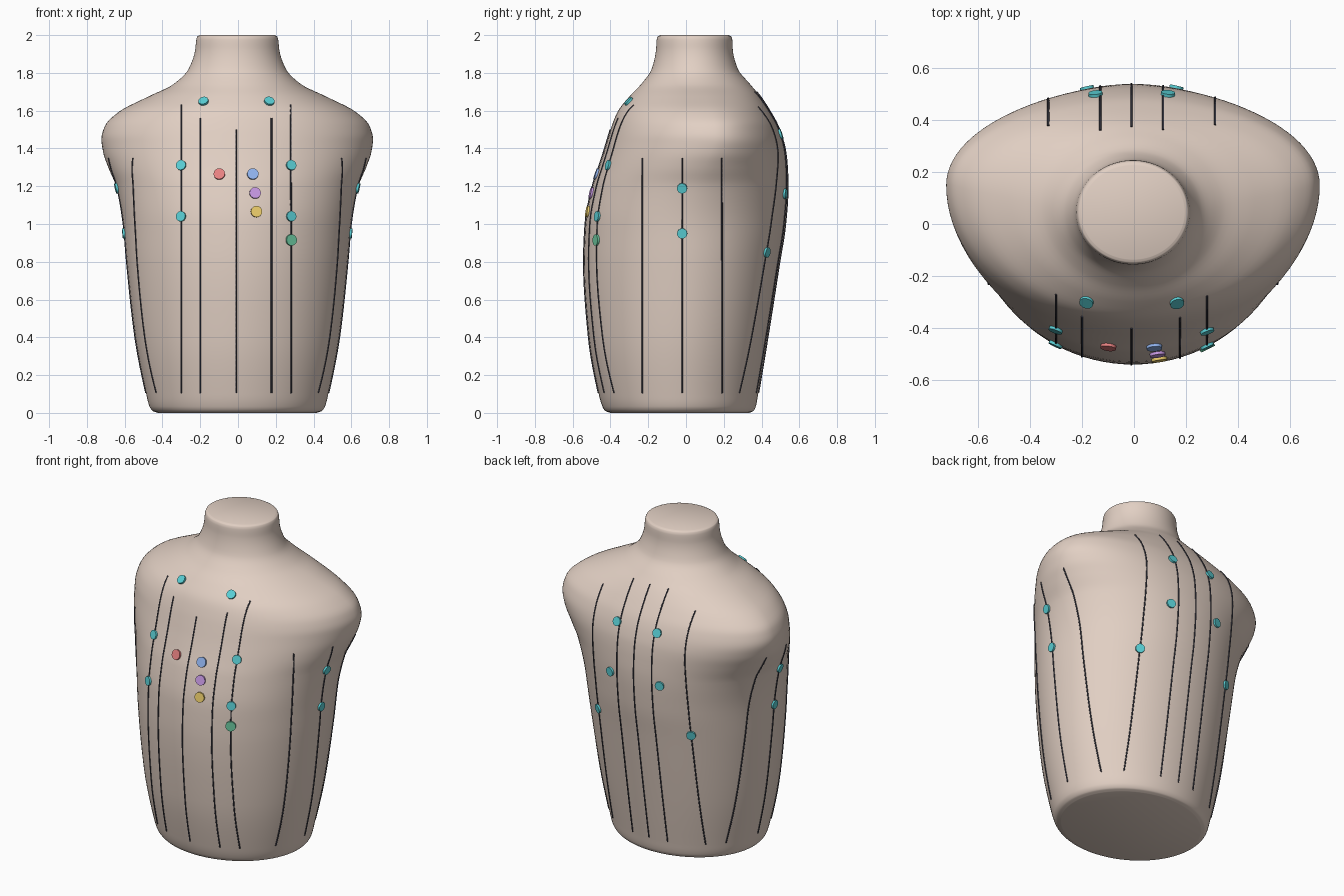
import bpy, bmesh, math
from mathutils import Vector
from mathutils.bvhtree import BVHTree

if "Cube" in bpy.data.objects:
    bpy.data.objects.remove(bpy.data.objects["Cube"])

# Torso sections: z, half width, front y, back y, y of widest point
ROWS = [
    (0.00, 0.420, -0.400, 0.335, -0.03), (0.01, 0.447, -0.427, 0.357, -0.03),
    (0.035, 0.465, -0.443, 0.370, -0.03), (0.10, 0.482, -0.462, 0.382, -0.03),
    (0.40, 0.540, -0.515, 0.432, -0.02), (0.80, 0.585, -0.541, 0.495, 0.00),
    (1.00, 0.603, -0.533, 0.526, 0.01), (1.20, 0.642, -0.495, 0.539, 0.05),
    (1.30, 0.683, -0.462, 0.535, 0.09), (1.38, 0.710, -0.436, 0.527, 0.13),
    (1.45, 0.719, -0.415, 0.511, 0.15), (1.52, 0.700, -0.393, 0.486, 0.15),
    (1.595, 0.625, -0.362, 0.445, 0.13), (1.675, 0.470, -0.300, 0.393, 0.10),
    (1.74, 0.338, -0.238, 0.340, 0.07), (1.82, 0.258, -0.182, 0.275, 0.045),
    (1.92, 0.223, -0.159, 0.248, 0.045), (1.975, 0.217, -0.155, 0.245, 0.045),
    (1.993, 0.211, -0.149, 0.239, 0.045), (2.00, 0.198, -0.136, 0.226, 0.045),
]
SEG, STEPS, CX = 96, 5, -0.004


def slope(i, c):
    # monotone slope, so the profile never overshoots
    def d(k):
        return (ROWS[k + 1][c] - ROWS[k][c]) / (ROWS[k + 1][0] - ROWS[k][0])
    if i == 0:
        return d(0)
    if i == len(ROWS) - 1:
        return d(i - 1)
    a, b = d(i - 1), d(i)
    return 2 * a * b / (a + b) if a * b > 0 else 0.0


def section(i, t):
    a, b = ROWS[i], ROWS[i + 1]
    h = b[0] - a[0]
    out = [a[0] + h * t]
    for c in range(1, 5):
        out.append((2*t**3 - 3*t*t + 1) * a[c] + (t**3 - 2*t*t + t) * h * slope(i, c)
                   + (3*t*t - 2*t**3) * b[c] + (t**3 - t*t) * h * slope(i + 1, c))
    return out


def material(name, rgb):
    m = bpy.data.materials.new(name)
    m.diffuse_color = (*rgb, 1)
    m.use_nodes = True
    m.node_tree.nodes["Principled BSDF"].inputs["Base Color"].default_value = m.diffuse_color
    return m


def add_object(name, data, mat):
    ob = bpy.data.objects.new(name, data)
    bpy.context.collection.objects.link(ob)
    data.materials.append(mat)
    return ob


# Torso loft
bm = bmesh.new()
secs = [section(i, k / STEPS) for i in range(len(ROWS) - 1) for k in range(STEPS)]
secs.append(list(ROWS[-1]))
rings = []
for z, w, yf, yb, yc in secs:
    ring = []
    for k in range(SEG):
        a = math.tau * k / SEG
        s = math.sin(a)
        y = yc + s * ((yb - yc) if s > 0 else (yc - yf))
        ring.append(bm.verts.new((CX + w * math.cos(a), y, z)))
    rings.append(ring)
for lo, hi in zip(rings, rings[1:]):
    for k in range(SEG):
        n = (k + 1) % SEG
        bm.faces.new((lo[k], lo[n], hi[n], hi[k]))
bm.faces.new(rings[0][::-1])
bm.faces.new(rings[-1])
bm.normal_update()
tree = BVHTree.FromBMesh(bm)
mesh = bpy.data.meshes.new("torso")
bm.to_mesh(mesh)
bm.free()
torso = add_object("torso", mesh, material("skin", (0.76, 0.63, 0.55)))
bpy.context.view_layer.objects.active = torso
torso.select_set(True)
bpy.ops.object.shade_smooth_by_angle(angle=math.radians(35))


def on_surface(side, u, z):
    # shoot a ray at the torso from one side; u is x (front, back) or y (left, right)
    d = {"front": (0, -1, 0), "back": (0, 1, 0), "left": (-1, 0, 0), "right": (1, 0, 0)}[side]
    d = Vector(d)
    base = Vector((u, 0, z)) if d.y else Vector((0, u, z))
    hit, normal, _, _ = tree.ray_cast(base + d * 2, -d)
    return hit, normal


# Guide lines lying on the skin
LINES = {
    "front": [(-0.3, 1.63), (-0.2, 1.56), (-0.01, 1.5), (0.177, 1.56), (0.28, 1.63)],
    "back": [(-0.33, 1.62), (-0.13, 1.7), (-0.01, 1.7), (0.112, 1.7), (0.312, 1.62)],
    "left": [(-0.23, 1.35), (-0.02, 1.35), (0.19, 1.35)],
    "right": [(-0.23, 1.35), (-0.02, 1.35), (0.19, 1.35)],
}
ink = material("line_ink", (0.05, 0.05, 0.07))
for side, lines in LINES.items():
    cu = bpy.data.curves.new(side + "_lines", "CURVE")
    cu.dimensions = "3D"
    cu.bevel_depth = 0.0042
    cu.bevel_resolution = 1
    cu.use_fill_caps = True
    for u, top in lines:
        sp = cu.splines.new("POLY")
        sp.points.add(49)
        for k, p in enumerate(sp.points):
            hit, normal = on_surface(side, u, 0.105 + (top - 0.105) * k / 49)
            p.co = (*(hit + normal * 0.001), 1)
    add_object(side + "_lines", cu, ink)


# Round marker discs set flush on the skin
def markers(name, rgb, spots, radius):
    bm = bmesh.new()
    for side, u, z in spots:
        hit, normal = on_surface(side, u, z)
        m = normal.to_track_quat("Z", "Y").to_matrix().to_4x4()
        m.translation = hit + normal * 0.002
        bmesh.ops.create_cone(bm, cap_ends=True, segments=28, radius1=radius,
                              radius2=radius, depth=0.018, matrix=m)
    me = bpy.data.meshes.new(name)
    bm.to_mesh(me)
    bm.free()
    ob = add_object(name, me, material(name, rgb))
    bpy.context.view_layer.objects.active = ob
    bpy.ops.object.select_all(action="DESELECT")
    ob.select_set(True)
    bpy.ops.object.shade_smooth_by_angle(angle=math.radians(35))


teal = [("front", -0.182, 1.647), ("front", 0.165, 1.647)]
teal += [("front", x, z) for x in (-0.3, 0.28) for z in (1.31, 1.04)]
teal += [(s, -0.02, z) for s in ("left", "right") for z in (1.19, 0.95)]
teal += [("back", -0.148, 1.475), ("back", 0.13, 1.475), ("back", -0.18, 1.16),
         ("back", 0.162, 1.16), ("back", -0.33, 0.85), ("back", 0.312, 0.85)]
markers("lung_markers", (0.10, 0.62, 0.66), teal, 0.027)
markers("red_marker", (0.80, 0.22, 0.22), [("front", -0.098, 1.263)], 0.03)
markers("blue_marker", (0.28, 0.45, 0.85), [("front", 0.078, 1.263)], 0.03)
markers("purple_marker", (0.58, 0.32, 0.78), [("front", 0.09, 1.163)], 0.03)
markers("yellow_marker", (0.85, 0.62, 0.15), [("front", 0.097, 1.065)], 0.03)
markers("green_marker", (0.15, 0.58, 0.35), [("front", 0.28, 0.915)], 0.03)
